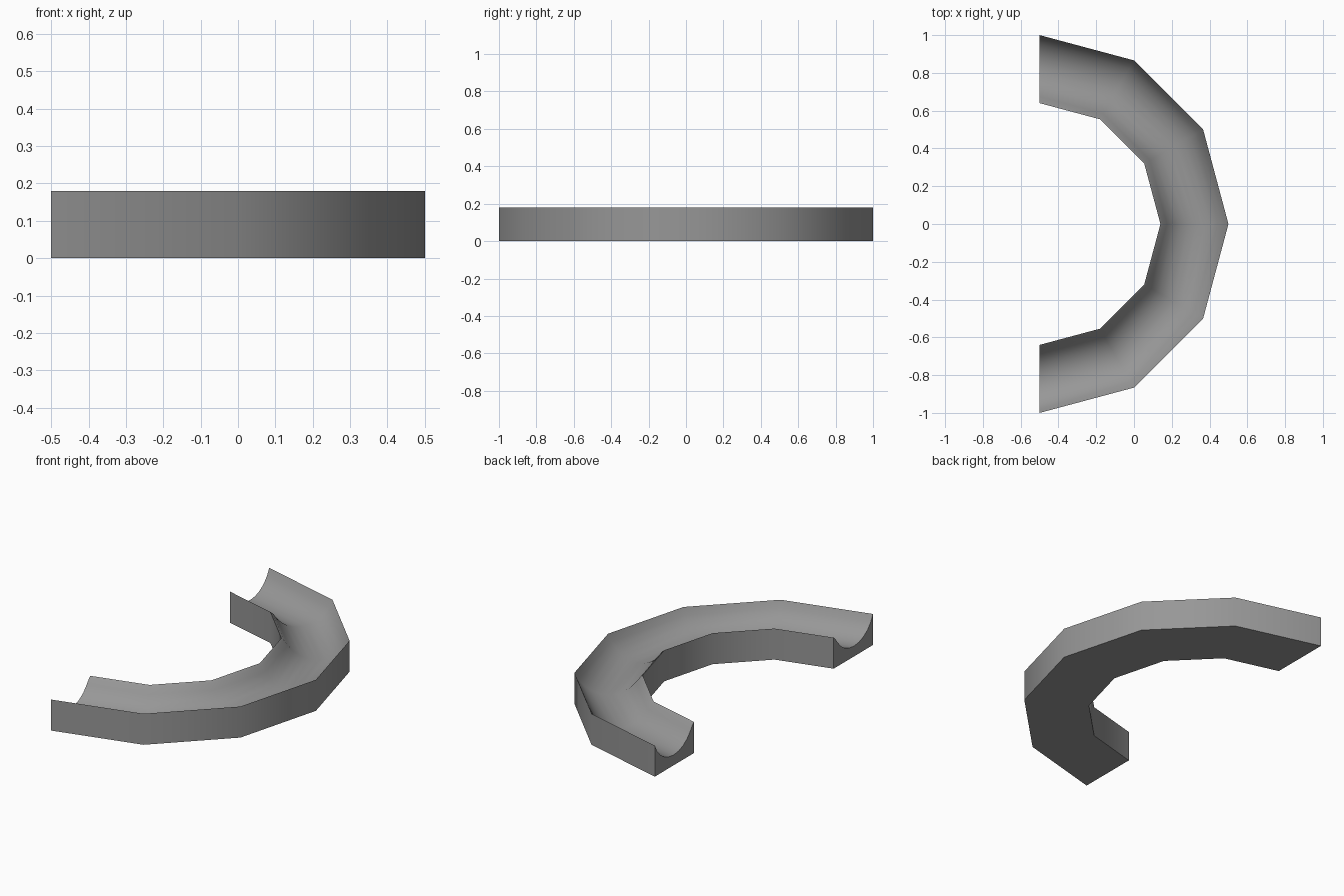
import bpy, bmesh, math

if "Cube" in bpy.data.objects:
    bpy.data.objects.remove(bpy.data.objects["Cube"])

OUTER, INNER, HEIGHT = 1.0, 0.64, 0.18
LIP, LIP_DROP, FLOOR, ARC_STEPS, TURN_STEPS = 0.014, 0.012, 0.06, 10, 6

# Channel cross-section (radius, z): flat base, straight walls, round trough
r0, r1 = INNER + LIP, OUTER
half = (r1 - r0) / 2
sag = HEIGHT - FLOOR
rad = (half ** 2 + sag ** 2) / (2 * sag)
span = math.asin(half / rad)
profile = [(INNER, 0), (OUTER, 0)]
for i in range(ARC_STEPS + 1):
    a = span * (1 - 2 * i / ARC_STEPS)
    profile.append(((r0 + r1) / 2 + rad * math.sin(a), FLOOR + rad * (1 - math.cos(a))))
# Softened inner lip
profile[-1] = (r0, HEIGHT - LIP_DROP)
profile.append((INNER, HEIGHT))

# Sweep the section through a half turn
bm = bmesh.new()
rings = []
for s in range(TURN_STEPS + 1):
    t = -math.pi / 2 + math.pi * s / TURN_STEPS
    rings.append([bm.verts.new((r * math.cos(t) - 0.5, r * math.sin(t), z)) for r, z in profile])
n = len(profile)
for a, b in zip(rings, rings[1:]):
    for i in range(n):
        j = (i + 1) % n
        bm.faces.new((a[i], a[j], b[j], b[i]))

# End caps
bm.faces.new(rings[0])
bm.faces.new(rings[-1])
bmesh.ops.recalc_face_normals(bm, faces=bm.faces)

mesh = bpy.data.meshes.new("curved_channel")
bm.to_mesh(mesh)
bm.free()
channel = bpy.data.objects.new("curved_channel", mesh)
bpy.context.collection.objects.link(channel)

# Dark grey finish
grey = bpy.data.materials.new("dark_grey")
grey.diffuse_color = (0.31, 0.31, 0.31, 1)
grey.use_nodes = True
grey.node_tree.nodes["Principled BSDF"].inputs["Base Color"].default_value = grey.diffuse_color
mesh.materials.append(grey)

bpy.context.view_layer.objects.active = channel
channel.select_set(True)
bpy.ops.object.shade_smooth_by_angle(angle=math.radians(40))
